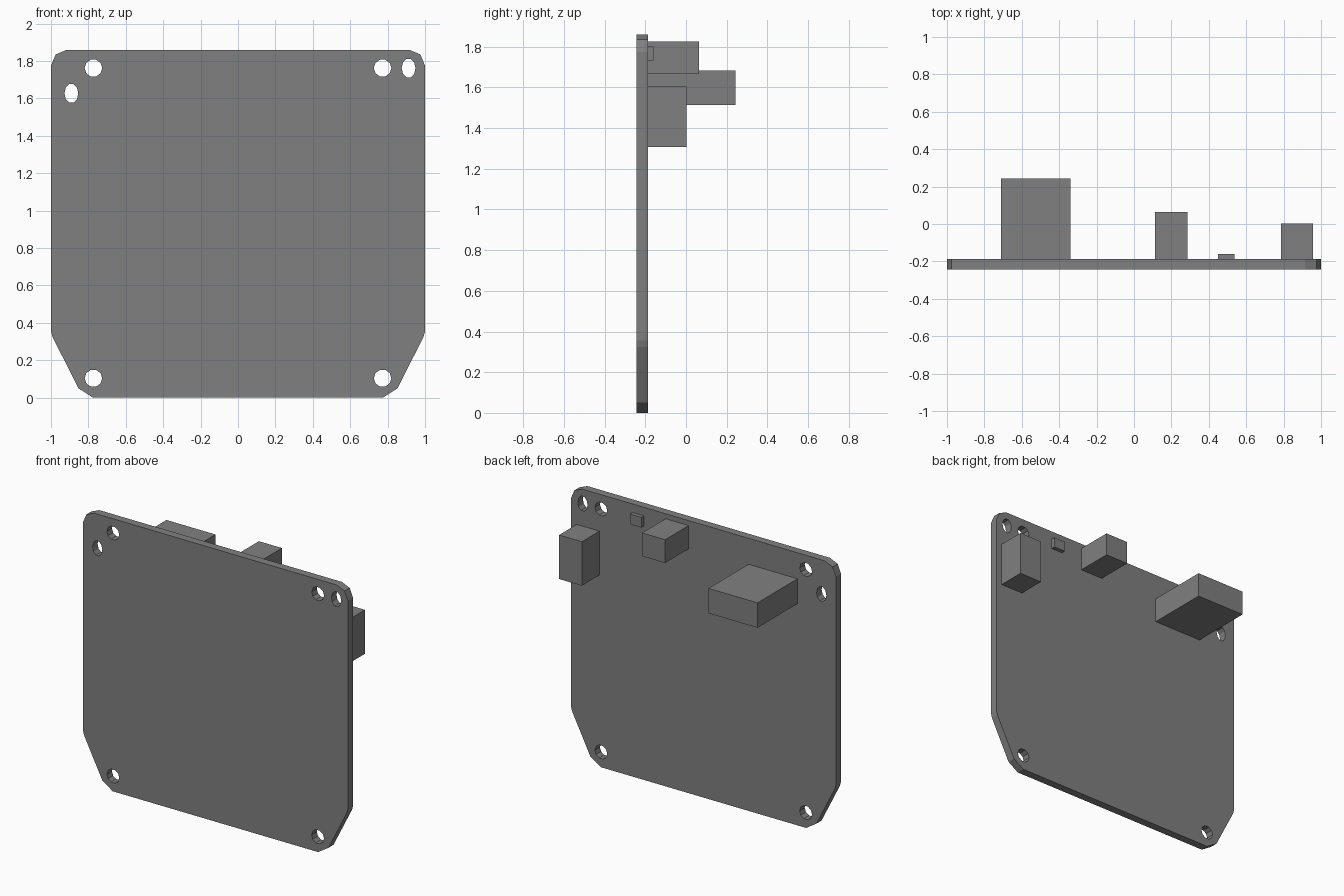
import bpy, bmesh
from math import sin, cos, pi
from mathutils import Vector

cube = bpy.data.objects.get("Cube")
if cube:
    bpy.data.objects.remove(cube, do_unlink=True)

mat = bpy.data.materials.new("board grey")
mat.use_nodes = True
GREY = (0.216, 0.216, 0.216, 1)
mat.diffuse_color = GREY
mat.node_tree.nodes["Principled BSDF"].inputs["Base Color"].default_value = GREY

FRONT, BACK = -0.243, -0.188


def finish(bm, name):
    bmesh.ops.recalc_face_normals(bm, faces=bm.faces)
    mesh = bpy.data.meshes.new(name)
    bm.to_mesh(mesh)
    bm.free()
    mesh.materials.append(mat)
    obj = bpy.data.objects.new(name, mesh)
    bpy.context.collection.objects.link(obj)


def ring(cx, cz, rx, rz, sides=10):
    return [(cx + rx * cos(2 * pi * i / sides), cz + rz * sin(2 * pi * i / sides))
            for i in range(sides)]


# Board: symmetric outline with chamfered corners, screw holes and two slots
half = [(0.775, 0), (0.853, 0.05), (0.992, 0.325), (1, 0.355),
        (1, 1.775), (0.975, 1.835), (0.915, 1.86)]
loops = [half + [(-x, z) for x, z in reversed(half)]]
loops += [ring(x, z, 0.047, 0.047) for x in (-0.773, 0.773) for z in (0.104, 1.762)]
loops += [ring(-0.891, 1.627, 0.037, 0.052), ring(0.912, 1.762, 0.037, 0.052)]

bm = bmesh.new()
for pts in loops:
    verts = [bm.verts.new((x, FRONT, z)) for x, z in pts]
    for a, b in zip(verts, verts[1:] + verts[:1]):
        bm.edges.new((a, b))
bmesh.ops.triangle_fill(bm, edges=bm.edges[:], use_beauty=True, normal=(0, -1, 0))
out = bmesh.ops.extrude_face_region(bm, geom=bm.faces[:], use_keep_orig=True)
moved = [g for g in out["geom"] if isinstance(g, bmesh.types.BMVert)]
bmesh.ops.translate(bm, verts=moved, vec=(0, BACK - FRONT, 0))
bmesh.ops.dissolve_limit(bm, angle_limit=0.01, verts=bm.verts[:], edges=bm.edges[:])
bmesh.ops.triangulate(bm, faces=[f for f in bm.faces if len(f.verts) > 4])
finish(bm, "board")


# Components standing on the back: x range, depth, z range
def block(name, x0, x1, y1, z0, z1):
    lo, hi = Vector((x0, BACK, z0)), Vector((x1, y1, z1))
    bm = bmesh.new()
    bmesh.ops.create_cube(bm, size=1)
    bmesh.ops.scale(bm, vec=hi - lo, verts=bm.verts)
    bmesh.ops.translate(bm, vec=(lo + hi) / 2, verts=bm.verts)
    finish(bm, name)


block("large_connector", -0.71, -0.34, 0.243, 1.513, 1.683)
block("small_connector", 0.112, 0.286, 0.065, 1.667, 1.826)
block("side_connector", 0.785, 0.957, 0.002, 1.308, 1.608)
block("chip", 0.449, 0.536, -0.16, 1.733, 1.802)
